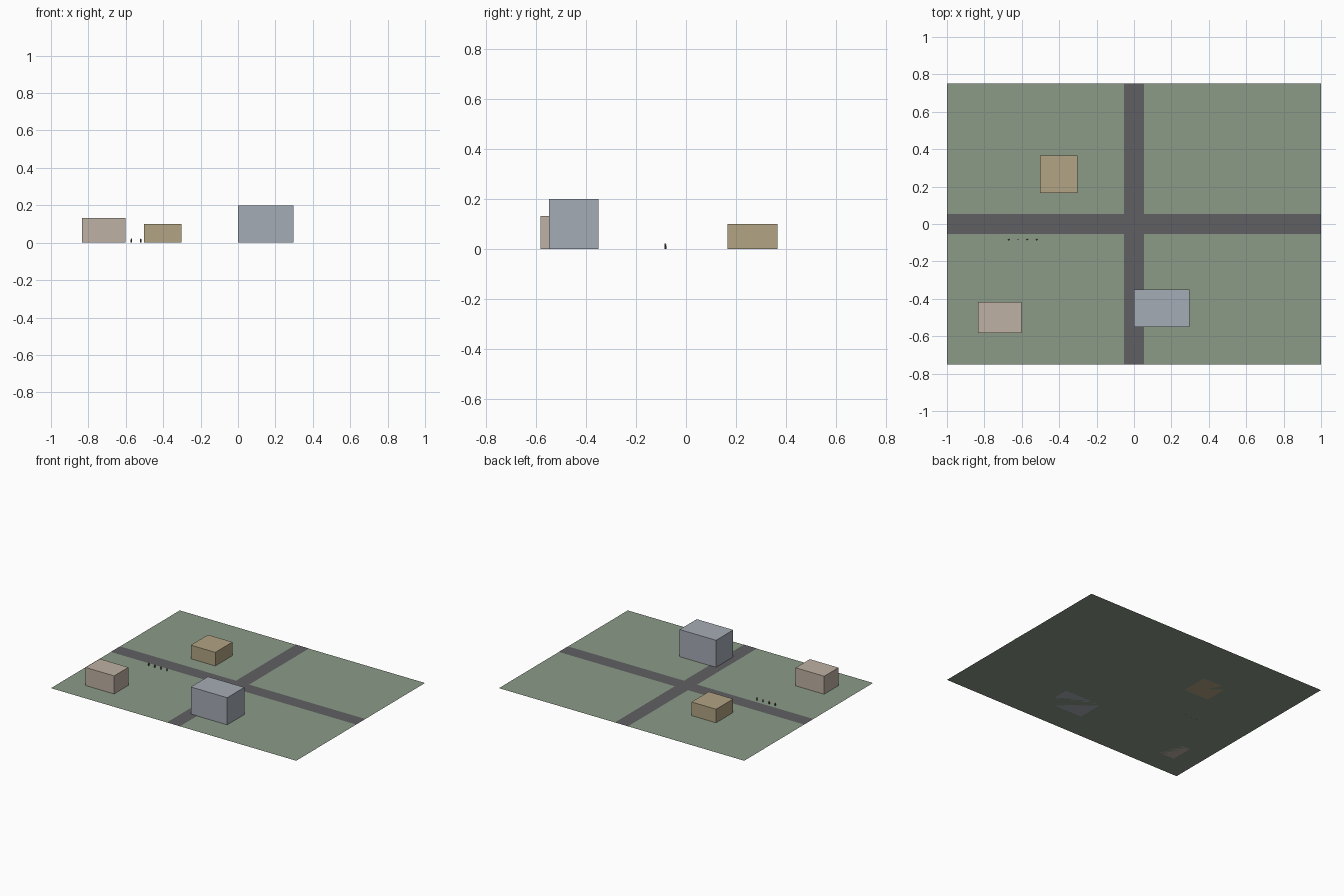
import bpy

cube = bpy.data.objects.get("Cube")
if cube:
    bpy.data.objects.remove(cube, do_unlink=True)


def material(name, rgb):
    """Flat material from 0-255 sRGB values."""
    lin = [((c / 255 + 0.055) / 1.055) ** 2.4 for c in rgb]
    mat = bpy.data.materials.new(name)
    mat.use_nodes = True
    mat.diffuse_color = (*lin, 1)
    bsdf = mat.node_tree.nodes["Principled BSDF"]
    bsdf.inputs["Base Color"].default_value = (*lin, 1)
    bsdf.inputs["Roughness"].default_value = 0.9
    return mat


grass = material("grass green", (139, 155, 135))
asphalt = material("asphalt grey", (96, 95, 98))
blue_grey = material("blue grey wall", (165, 172, 181))
beige = material("beige wall", (190, 177, 164))
tan = material("tan wall", (178, 164, 131))
dark = material("dark clothing", (74, 72, 66))
skin = material("skin", (150, 125, 105))


def finish(name, mat):
    obj = bpy.context.object
    obj.name = name
    obj.data.materials.append(mat)
    return obj


def sheet(name, sx, sy, z, mat):
    bpy.ops.mesh.primitive_plane_add(size=1, location=(0, 0, z))
    obj = finish(name, mat)
    obj.scale = (sx, sy, 1)


def block(name, x0, x1, y0, y1, height, mat):
    bpy.ops.mesh.primitive_cube_add(
        size=1, location=((x0 + x1) / 2, (y0 + y1) / 2, height / 2))
    obj = finish(name, mat)
    obj.scale = (x1 - x0, y1 - y0, height)


# Ground and crossing roads
sheet("ground", 2, 1.5, 0, grass)
sheet("road_east_west", 2, 0.107, 0.001, asphalt)
sheet("road_north_south", 0.107, 1.5, 0.0012, asphalt)

# Buildings
block("large_building", 0, 0.297, -0.55, -0.35, 0.2, blue_grey)
block("left_building", -0.835, -0.602, -0.583, -0.417, 0.133, beige)
block("back_building", -0.502, -0.302, 0.167, 0.367, 0.1, tan)

# Row of small standing figures beside the road
for i in range(4):
    x, y = -0.67 + 0.05 * i, -0.083
    bpy.ops.mesh.primitive_cylinder_add(
        vertices=12, radius=0.004, depth=0.014, location=(x, y, 0.007))
    finish(f"figure_body_{i + 1}", dark)
    bpy.ops.object.shade_smooth_by_angle()
    bpy.ops.mesh.primitive_uv_sphere_add(
        segments=12, ring_count=8, radius=0.004, location=(x, y, 0.018))
    finish(f"figure_head_{i + 1}", skin)
    bpy.ops.object.shade_smooth()
